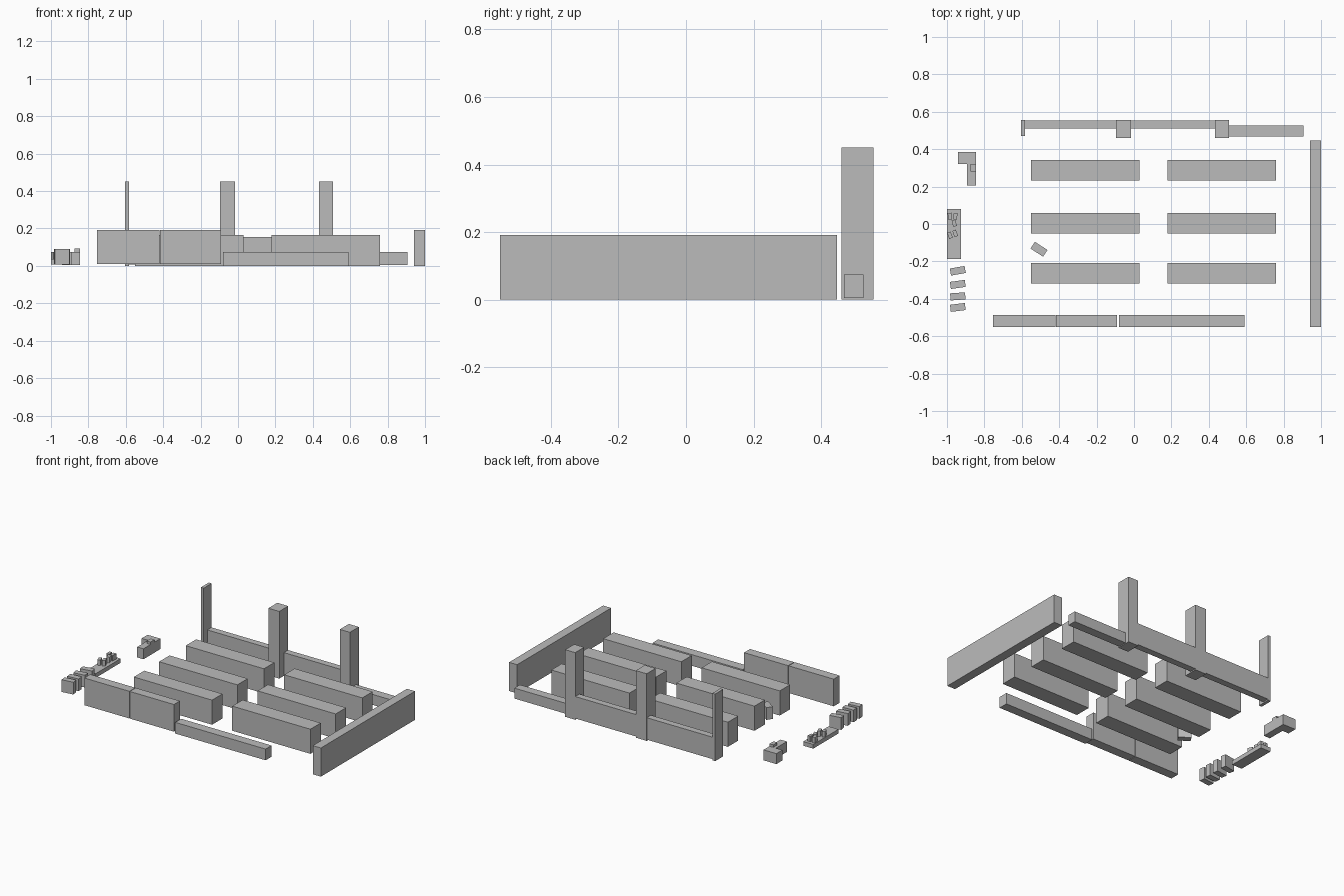
import bpy
import math

if "Cube" in bpy.data.objects:
    bpy.data.objects.remove(bpy.data.objects["Cube"], do_unlink=True)

grey = bpy.data.materials.new("plain grey")
grey.use_nodes = True
GREY = (0.5, 0.5, 0.5, 1)
grey.diffuse_color = GREY
grey.node_tree.nodes["Principled BSDF"].inputs["Base Color"].default_value = GREY


def block(name, xs, ys, zs, turn=0):
    """Box between the given limits, turned about its own vertical axis."""
    centre = [(a + b) / 2 for a, b in (xs, ys, zs)]
    bpy.ops.mesh.primitive_cube_add(size=1, location=centre)
    ob = bpy.context.object
    ob.name = name
    ob.scale = [b - a for a, b in (xs, ys, zs)]
    ob.rotation_euler.z = math.radians(turn)
    bpy.ops.object.transform_apply(location=False, rotation=False, scale=True)
    ob.data.materials.append(grey)
    return ob


def centred(name, x, y, width, depth, zs, turn=0):
    return block(name, (x - width / 2, x + width / 2),
                 (y - depth / 2, y + depth / 2), zs, turn)


# Aisle shelves: two columns of three
for side, x in (("right", -0.26), ("left", 0.47)):
    for row, y in (("back", 0.287), ("middle", 0.005), ("front", -0.263)):
        centred(f"aisle_shelf_{row}_{side}", x, y, 0.58, 0.11, (0, 0.165))

# Long side shelf
block("side_wall_shelf", (0.94, 1), (-0.55, 0.447), (0, 0.192))

# Front row: two tall units and a low one
FRONT_Y = (-0.55, -0.487)
block("front_unit_outer", (-0.755, -0.421), FRONT_Y, (0.01, 0.192))
block("front_unit_inner", (-0.417, -0.09), FRONT_Y, (0.01, 0.192))
block("front_low_unit", (-0.081, 0.59), FRONT_Y, (0, 0.075))

# Back wall with three columns and a low counter
block("back_wall", (-0.585, 0.505), (0.51, 0.554), (0.008, 0.155))
block("column_thin", (-0.605, -0.584), (0.471, 0.555), (0, 0.45))
block("column_middle", (-0.097, -0.016), (0.46, 0.555), (0, 0.45))
block("column_end", (0.433, 0.508), (0.46, 0.555), (0, 0.45))
block("back_low_counter", (0.506, 0.905), (0.467, 0.526), (0.005, 0.075))

# L-shaped service counter with a till
block("counter_long", (-0.892, -0.845), (0.205, 0.322), (0.005, 0.075))
block("counter_short", (-0.94, -0.845), (0.322, 0.385), (0.005, 0.075))
block("till", (-0.873, -0.845), (0.28, 0.322), (0.075, 0.092))

# Low display bench with small goods
block("display_bench", (-1, -0.926), (-0.187, 0.08), (0.008, 0.036))
goods = [(-0.985, 0.042, 5), (-0.955, 0.042, -5), (-0.961, 0.004, 15),
         (-0.984, -0.06, 20), (-0.956, -0.05, 20)]
for i, (x, y, turn) in enumerate(goods):
    centred(f"display_goods_{i}", x, y, 0.02, 0.035, (0.036, 0.073), turn)

# Row of carts and one stray cart in the aisle
for i, (y, turn) in enumerate([(-0.25, 10), (-0.323, 8), (-0.387, 4), (-0.446, 7)]):
    centred(f"cart_{i}", -0.942, y, 0.08, 0.038, (0.008, 0.09), turn)
centred("stray_cart", -0.508, -0.135, 0.08, 0.043, (0.008, 0.09), -33)
